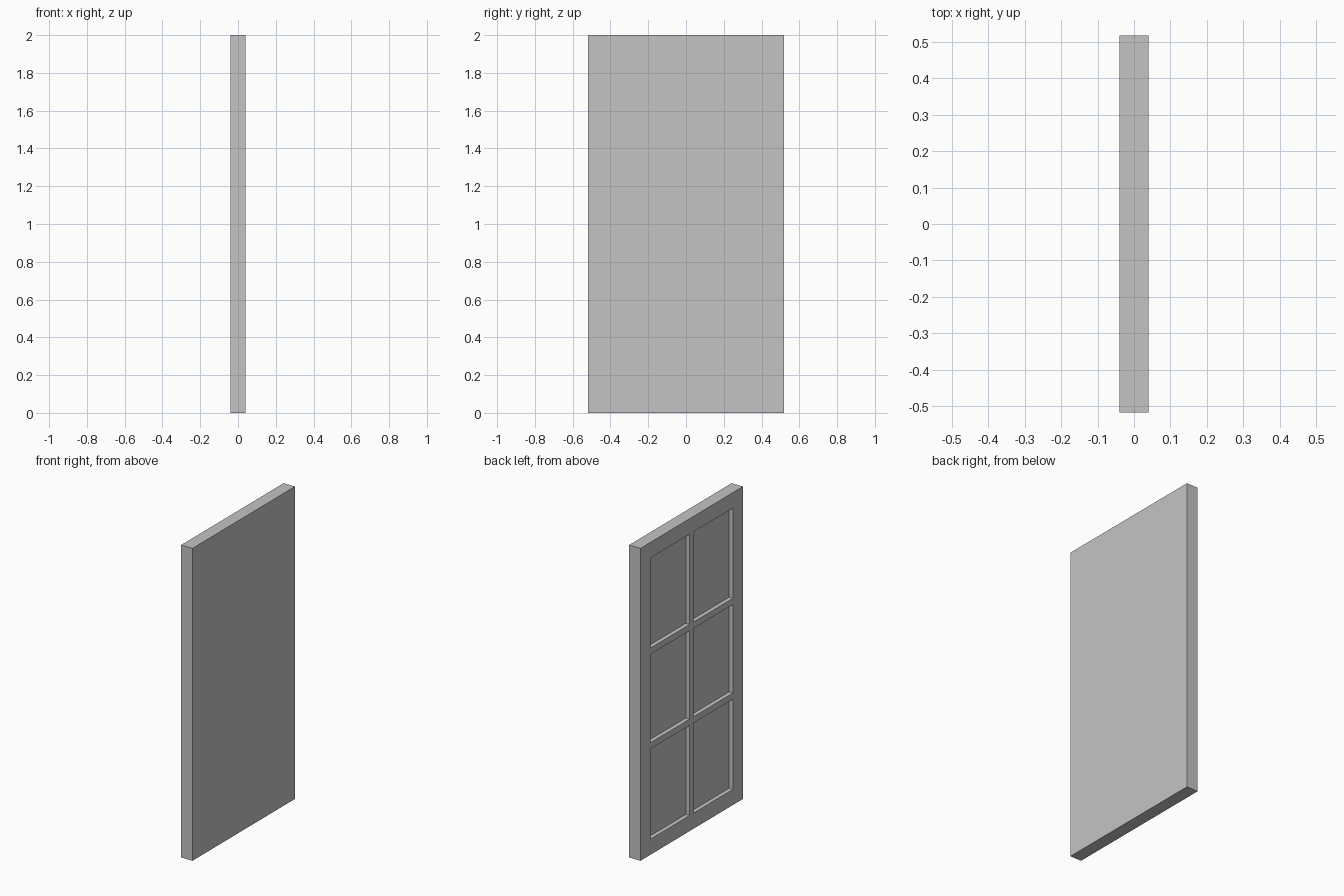
import bpy

cube = bpy.data.objects.get("Cube")
if cube:
    bpy.data.objects.remove(cube, do_unlink=True)

# Overall size
THICK, WIDTH, HEIGHT = 0.08, 1.036, 2.0
BORDER = 0.1       # outer frame around the panels
BAR = 0.04         # bars between the panels
DEPTH = 0.027      # how far the panels sit back

# Single grey
grey = bpy.data.materials.new("plain_grey")
grey.use_nodes = True
colour = (0.55, 0.55, 0.55, 1)
grey.diffuse_color = colour
grey.node_tree.nodes["Principled BSDF"].inputs["Base Color"].default_value = colour


def box(name, centre, size):
    bpy.ops.mesh.primitive_cube_add(size=1, location=centre)
    ob = bpy.context.object
    ob.name = name
    ob.scale = size
    bpy.ops.object.transform_apply(location=True, rotation=False, scale=True)
    ob.data.materials.append(grey)
    return ob


# Door slab
door = box("door_slab", (0, 0, HEIGHT / 2), (THICK, WIDTH, HEIGHT))

# Recessed panels, two columns by three rows, cut into the -x face only
pane_w = (WIDTH - 2 * BORDER - BAR) / 2
row_heights = (0.577, 0.566, 0.577)
z = BORDER
for row, h in enumerate(row_heights):
    for side in (-1, 1):
        cutter = box("panel_cutter",
                     (-THICK / 2, side * (BAR + pane_w) / 2, z + h / 2),
                     (2 * DEPTH, pane_w, h))
        cutter.hide_render = True
        cut = door.modifiers.new("panel_recess", 'BOOLEAN')
        cut.operation = 'DIFFERENCE'
        cut.solver = 'EXACT'
        cut.object = cutter
        bpy.context.view_layer.objects.active = door
        bpy.ops.object.modifier_apply(modifier=cut.name)
        bpy.data.objects.remove(cutter, do_unlink=True)
    z += h + BAR
